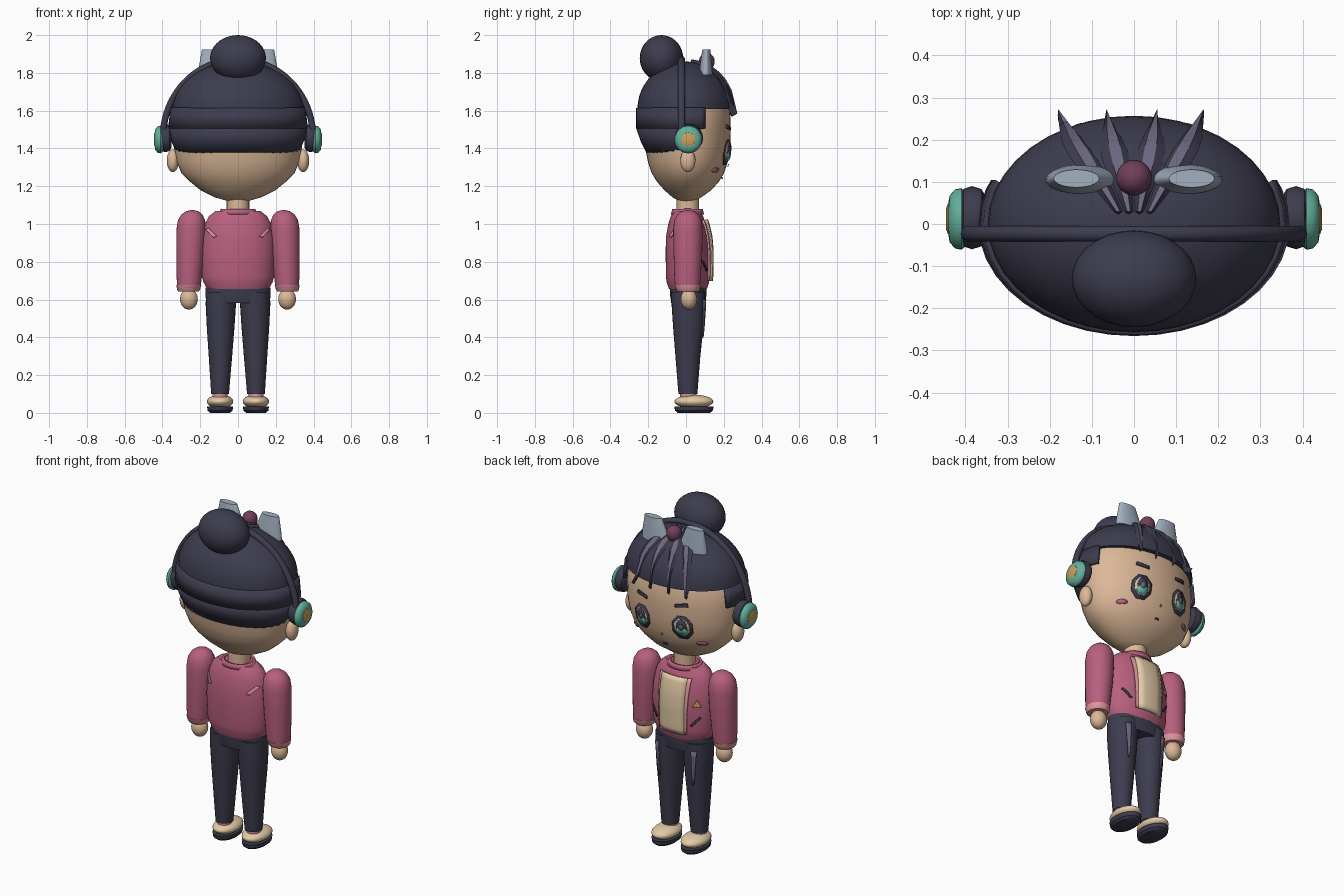
import bpy, bmesh
from math import sin, cos, pi, sqrt, radians

if "Cube" in bpy.data.objects:
    bpy.data.objects.remove(bpy.data.objects["Cube"])


def material(name, code):
    rgb = [int(code[i:i + 2], 16) / 255 for i in (0, 2, 4)]
    col = [c / 12.92 if c < .04 else ((c + .055) / 1.055) ** 2.4 for c in rgb] + [1]
    m = bpy.data.materials.new(name)
    m.use_nodes = True
    m.diffuse_color = col
    m.node_tree.nodes["Principled BSDF"].inputs["Base Color"].default_value = col
    return m


NAVY = material("dark navy", "3d3c4e")
SKIN = material("skin", "dcb898")
ROSE = material("rose jacket", "b8607e")
PINK = material("light pink", "e0989c")
TEAL = material("teal", "62b09c")
GOLD = material("gold", "d0a058")
PLUM = material("plum", "70405a")
STEEL = material("pale steel", "a2b0c0")
LILAC = material("grey lilac", "6c6880")
CREAM = material("cream", "e2caa6")


def finish(name, bm, mats, angle=40, solid=0):
    bmesh.ops.recalc_face_normals(bm, faces=bm.faces)
    me = bpy.data.meshes.new(name)
    bm.to_mesh(me)
    bm.free()
    for m in mats:
        me.materials.append(m)
    for p in me.polygons:
        p.use_smooth = True
    me.set_sharp_from_angle(angle=radians(angle))
    ob = bpy.data.objects.new(name, me)
    bpy.context.collection.objects.link(ob)
    if solid:
        mod = ob.modifiers.new("thickness", "SOLIDIFY")
        mod.thickness = solid
        mod.offset = 0
    return ob


def skin_rings(name, rings, mats, caps=True, cut_y=None, solid=0, stripe=None, angle=40):
    """Bridge a list of equal closed rings of points."""
    bm = bmesh.new()
    rows = [[bm.verts.new(p) for p in r] for r in rings]
    n = len(rows[0])
    for a, b in zip(rows, rows[1:]):
        for i in range(n):
            f = bm.faces.new((a[i], a[(i + 1) % n], b[(i + 1) % n], b[i]))
            f.material_index = int(i == stripe)
    if caps:
        bm.faces.new(rows[0])
        bm.faces.new(rows[-1])
    if cut_y is not None:
        bmesh.ops.bisect_plane(bm, geom=bm.verts[:] + bm.edges[:] + bm.faces[:],
                               plane_co=(0, cut_y, 0), plane_no=(0, 1, 0), clear_outer=True)
    return finish(name, bm, mats, angle, solid)


def loft(name, rows, mat, n=40, **kw):
    """Rows are z, centre x, centre y, radius x, radius y."""
    rings = [[(cx + rx * cos(2 * pi * i / n), cy + ry * sin(2 * pi * i / n), z)
              for i in range(n)] for z, cx, cy, rx, ry in rows]
    return skin_rings(name, rings, [mat], **kw)


def lathe_x(name, s, rows, cy, cz, mat, n=32):
    rings = [[(s * x, cy + r * cos(2 * pi * i / n), cz + r * sin(2 * pi * i / n))
              for i in range(n)] for x, r in rows]
    return skin_rings(name, rings, [mat])


def ball(name, loc, scale, mat):
    bm = bmesh.new()
    bmesh.ops.create_uvsphere(bm, u_segments=28, v_segments=18, radius=1)
    ob = finish(name, bm, [mat], 60)
    ob.location, ob.scale = loc, scale


def on_surface(rows, x, z, off, side=1):
    """Point on the front (side 1) or back (side -1) of a loft."""
    for a, b in zip(rows, rows[1:]):
        if a[0] <= z <= b[0]:
            break
    t = min(1, max(0, (z - a[0]) / (b[0] - a[0])))
    _, cx, cy, rx, ry = [p + (q - p) * t for p, q in zip(a, b)]
    return x, cy + side * (ry * sqrt(max(0, 1 - ((x - cx) / rx) ** 2)) + off), z


def patch(name, rows, quad, off, mat, side=1, s=1, nu=4, nv=6, solid=.006):
    """Thin plate over a quad of x, z corners, laid on a loft."""
    bm = bmesh.new()
    a, b, c, d = quad
    grid = []
    for j in range(nv + 1):
        v = j / nv
        line = []
        for i in range(nu + 1):
            u = i / nu
            x, z = [(a[k] * (1 - u) + b[k] * u) * (1 - v) + (d[k] * (1 - u) + c[k] * u) * v
                    for k in (0, 1)]
            line.append(bm.verts.new(on_surface(rows, s * x, z, off, side)))
        grid.append(line)
    for p, q in zip(grid, grid[1:]):
        for i in range(nu):
            bm.faces.new((p[i], p[i + 1], q[i + 1], q[i]))
    finish(name, bm, [mat], solid=solid)


def disc(name, rows, x, z, rx, rz, off, mat, n=8):
    """Thin polygon plate laid on a loft."""
    bm = bmesh.new()
    mid = bm.verts.new(on_surface(rows, x, z, off))
    rim = [bm.verts.new(on_surface(rows, x + rx * cos(2 * pi * (i + .5) / n),
                                   z + rz * sin(2 * pi * (i + .5) / n), off)) for i in range(n)]
    for i in range(n):
        bm.faces.new((mid, rim[i], rim[(i + 1) % n]))
    finish(name, bm, [mat], solid=.004)


# head and neck
HEAD = [(1.12, 0, .005, .05, .035), (1.14, 0, .005, .12, .075), (1.18, 0, .01, .2, .125),
        (1.225, 0, .01, .255, .165), (1.27, 0, .01, .3, .192), (1.33, 0, .01, .325, .212),
        (1.4, 0, .01, .338, .225), (1.5, 0, .005, .345, .232), (1.6, 0, .005, .335, .228),
        (1.7, 0, 0, .28, .19), (1.8, 0, 0, .13, .09)]
loft("head", HEAD, SKIN)
loft("neck", [(1.03, 0, .01, .06, .06), (1.16, 0, .01, .06, .06)], SKIN, n=24)

# hair
DOME_Z, DOME = 1.61, .25
loft("hair_cap", [(DOME_Z + DOME * sin(a), 0, 0, .347 * cos(a), .257 * cos(a))
                  for a in [pi / 2 * i / 12 * .99 for i in range(13)]], NAVY)
loft("hair_band", [(1.505, 0, 0, .362, .258), (1.615, 0, 0, .35, .256)], NAVY,
     caps=False, cut_y=.1, solid=.016)
loft("nape_hair", [(1.37, 0, 0, .315, .198), (1.44, 0, 0, .345, .232), (1.508, 0, 0, .36, .256)],
     NAVY, caps=False, cut_y=0, solid=.016)
ball("hair_bun", (0, -.13, 1.878), (.148, .115, .122), NAVY)

# fringe locks fanning over the cap, each with a paler ridge
for k, tip in enumerate((-.18, -.065, .055, .165)):
    rings = []
    for j in range(9):
        t = j / 8
        x, y = (k - 1.5) * .025 * (1 - t) + tip * t, .03 + .228 * t
        z = DOME_Z + DOME * sqrt(max(0, 1 - (x / .347) ** 2 - (y / .257) ** 2)) - .03 * t ** 6
        w = .034 * min(1, .3 + 1.4 * t) * (1 if t < .7 else (1.01 - t) / .31)
        up, fwd = .014 * (1 - t * .6), .014 * t
        rings.append([(x - w, y, z), (x - w * .4, y + fwd, z + up), (x + w * .4, y + fwd, z + up),
                      (x + w, y, z), (x, y - .012, z - .012)])
    skin_rings("fringe_lock", rings, [NAVY, LILAC], stripe=1, angle=25)

# face
for s in (-1, 1):
    x = .13 * s
    disc("eye_rim", HEAD, x, 1.38, .06, .074, .008, NAVY)
    disc("eye_inner", HEAD, x, 1.382, .044, .054, .011, SKIN)
    disc("eye_pupil", HEAD, x, 1.388, .03, .046, .014, NAVY, 10)
    disc("eye_iris", HEAD, x, 1.36, .033, .026, .017, TEAL, 10)
    disc("eye_glint", HEAD, x, 1.385, .014, .018, .019, LILAC)
    patch("eyebrow", HEAD, [(.09, 1.497), (.165, 1.507), (.16, 1.527), (.092, 1.515)],
          .006, NAVY, s=s)
    disc("blush", HEAD, .215 * s, 1.285, .027, .013, .007, ROSE, 12)
    ball("ear", (.345 * s, .01, 1.335), (.032, .04, .06), SKIN)
disc("nose", HEAD, 0, 1.31, .007, .009, .008, GOLD, 3)
patch("mouth", HEAD, [(-.014, 1.238), (.014, 1.238), (.01, 1.247), (-.01, 1.247)], .006, NAVY)

# headphones
arc = []
for i in range(41):
    a = pi * i / 40
    ring = []
    for j in range(10):
        b = 2 * pi * j / 10
        r = .017 * cos(b)
        ring.append(((.397 + r) * cos(a), -.023 + .019 * sin(b), 1.46 + (.412 + r) * sin(a)))
    arc.append(ring)
skin_rings("headphone_band", arc, [NAVY])
for s in (-1, 1):
    lathe_x("ear_cushion", s, [(.352, .05), (.362, .068), (.385, .075), (.405, .068), (.415, .05)],
            .015, 1.455, NAVY)
    lathe_x("ear_cup", s, [(.395, .062), (.41, .073), (.425, .07), (.438, .055), (.441, .035)],
            .012, 1.447, TEAL)
    lathe_x("ear_cup_centre", s, [(.43, .037), (.442, .036), (.446, .025)], .012, 1.447, GOLD)

# hair bow
ball("bow_knot", (0, .11, 1.86), (.042, .042, .045), PLUM)
for s in (-1, 1):
    loft("bow_wing", [(1.79, s * .12, .105, .09, .036), (1.83, s * .125, .105, .082, .033),
                      (1.925, s * .137, .108, .054, .021)], STEEL, n=28)

# jacket
TORSO = [(.655, 0, .01, .162, .1), (.69, 0, .01, .182, .112), (.72, 0, .01, .191, .116),
         (.85, 0, .01, .195, .118), (.93, 0, .008, .19, .114), (1.0, 0, .006, .175, .1),
         (1.04, 0, .005, .155, .086), (1.068, 0, .005, .12, .07)]
loft("jacket_body", TORSO, ROSE)
loft("jacket_collar", [(1.05, 0, .008, .1, .082), (1.078, 0, .008, .085, .075)], ROSE,
     caps=False, solid=.012)
patch("shirt_panel", TORSO, [(-.075, .7), (.075, .7), (.08, 1.02), (-.08, 1.02)], .009, CREAM,
      nv=12, solid=.02)
patch("chest_badge", TORSO, [(-.16, .865), (-.118, .865), (-.138, .905), (-.14, .905)], .006, GOLD)
for s in (-1, 1):
    patch("lapel", TORSO, [(.073, .7), (.087, .7), (.1, 1.02), (.076, 1.02)], .008, PINK,
          s=s, nv=12, solid=.009)
    patch("pocket", TORSO, [(.105, .755), (.115, .75), (.158, .802), (.15, .808)], .005, NAVY, s=s)
    patch("back_stripe", TORSO, [(.112, .935), (.13, .928), (.17, .97), (.155, .978)], .005, PINK,
          side=-1, s=s)

    # sleeves and hands
    loft("sleeve", [(.665, s * .26, .008, .062, .066), (.72, s * .258, .008, .067, .07),
                    (.85, s * .252, .01, .074, .076), (.97, s * .248, .01, .078, .078),
                    (1.02, s * .246, .01, .072, .072), (1.05, s * .244, .01, .056, .056),
                    (1.067, s * .242, .01, .034, .034), (1.073, s * .242, .01, .01, .01)], ROSE, n=28)
    loft("cuff", [(.642, s * .262, .01, .054, .056), (.65, s * .262, .01, .06, .062),
                  (.676, s * .26, .008, .066, .069)], PINK, n=28)
    ball("hand", (s * .26, .015, .602), (.047, .043, .055), SKIN)

    # trousers, socks and shoes
    LEG = [(.1, s * .095, .01, .047, .05), (.3, s * .093, .01, .062, .066),
           (.45, s * .092, .012, .073, .08), (.57, s * .091, .012, .08, .088),
           (.64, s * .09, .012, .08, .09)]
    loft("trouser_leg", LEG, NAVY, n=28)
    patch("trouser_crease", LEG, [(.105, .4), (.115, .4), (.135, .6), (.105, .6)], .005, LILAC, s=s)
    loft("sock", [(.07, s * .095, .012, .038, .042), (.118, s * .095, .012, .043, .046)], PINK, n=24)
    ball("shoe", (s * .095, .042, .06), (.07, .103, .036), CREAM)
    loft("shoe_sole", [(0, s * .095, .042, .052, .085), (.012, s * .095, .042, .066, .1),
                       (.034, s * .095, .042, .069, .104)], NAVY, n=28)
loft("trouser_hips", [(.582, 0, .012, .165, .09), (.62, 0, .012, .173, .096),
                      (.665, 0, .012, .172, .098)], NAVY)
